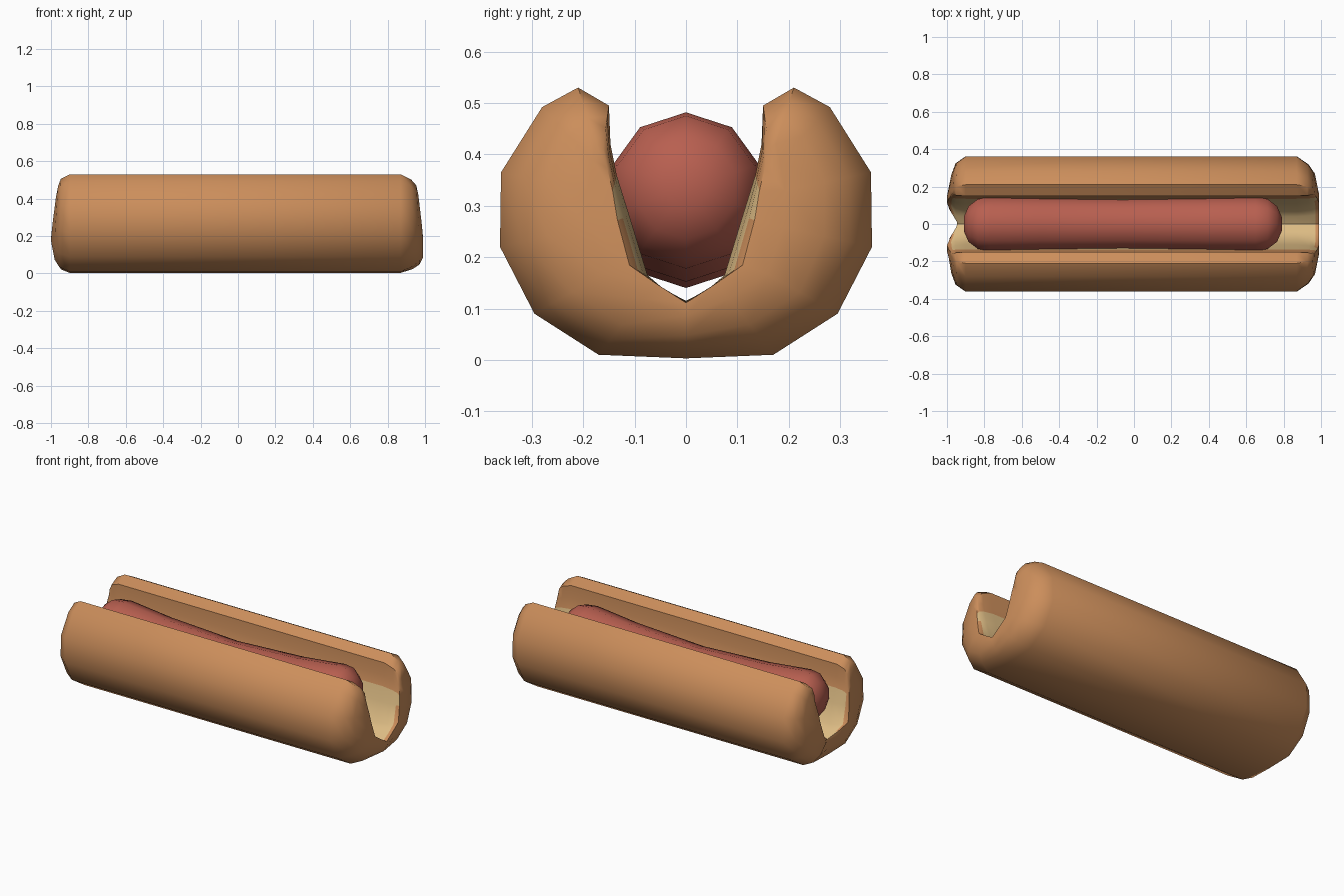
import bpy, bmesh, math
from mathutils import Vector

if "Cube" in bpy.data.objects:
    bpy.data.objects.remove(bpy.data.objects["Cube"])


def material(name, col):
    m = bpy.data.materials.new(name)
    m.diffuse_color = (*col, 1)
    m.use_nodes = True
    m.node_tree.nodes["Principled BSDF"].inputs["Base Color"].default_value = m.diffuse_color
    return m


crust = material("bun crust", (0.60, 0.27, 0.105))
crumb = material("bun crumb", (0.72, 0.50, 0.23))
meat = material("sausage red", (0.48, 0.115, 0.08))


def finish(bm, name, mats, angle):
    bmesh.ops.recalc_face_normals(bm, faces=bm.faces)
    me = bpy.data.meshes.new(name)
    bm.to_mesh(me)
    bm.free()
    for m in mats:
        me.materials.append(m)
    ob = bpy.data.objects.new(name, me)
    bpy.context.collection.objects.link(ob)
    bpy.context.view_layer.objects.active = ob
    ob.select_set(True)
    bpy.ops.object.shade_smooth_by_angle(angle=math.radians(angle))
    ob.select_set(False)


# Bun: half cross-section from the base to the lip (y, z)
outer = [(0, 0.003), (.17, .01), (.295, .09), (.362, .22), (.36, .365), (.28, .492), (.21, .53)]
inner = [(0, .115), (.04, .135), (.075, .165), (.11, .28), (.135, .36), (.147, .42), (.15, .495)]
rim = [(0, .11), (.06, .15), (.12, .19), (.14, .27), (.145, .32), (.155, .36), (.165, .39)]
# (x, amount of rounding toward the rim, notch depth at the middle)
sections = [(-1.0, .85, .06), (-.98, .45, .04), (-.955, .17, .01), (-.9, 0, 0),
            (.87, 0, 0), (.935, .2, 0), (.97, .42, 0), (.99, .78, 0)]


def mix(a, b, t):
    return a[0] + (b[0] - a[0]) * t, a[1] + (b[1] - a[1]) * t


def full(half):
    return [(-y, z) for y, z in half[:0:-1]] + half


bm = bmesh.new()
rings = []
for x, t, notch in sections:
    o = full([mix(a, b, t) for a, b in zip(outer, rim)])
    i = full([mix(a, b, t) for a, b in zip(inner, rim)])
    loop = o + i[::-1]
    ring = []
    for y, z in loop:
        dx = notch * max(0, 1 - abs(y) / .1)
        # the lips end a little before the base
        dx += .03 * t * max(0, z - .2) / .2
        ring.append(bm.verts.new((x - math.copysign(dx, x), y, z)))
    rings.append(ring)
n = len(rings[0])
half = n // 2
for a, b in zip(rings, rings[1:]):
    for k in range(n):
        j = (k + 1) % n
        f = bm.faces.new((a[k], a[j], b[j], b[k]))
        c = f.calc_center_median()
        if half <= k < n - 1 and c.z < .33 and abs(c.x) < .975:
            f.material_index = 1
for ring in (rings[0], rings[-1]):
    for k in range(half - 1):
        bm.faces.new((ring[k], ring[k + 1], ring[n - 2 - k], ring[n - 1 - k]))
finish(bm, "bun", [crust, crumb], 50)

# Sausage: ten-sided tube with rounded ends and a sagging middle
bm = bmesh.new()
profile = [(-.91, .04), (-.885, .10), (-.835, .14), (-.77, .152), (-.5, .150), (-.06, .145),
           (.38, .150), (.65, .152), (.715, .14), (.765, .10), (.79, .04)]
rings = []
for x, r in profile:
    u = (x + .06) / .75
    zc = .285 + .05 * min(1, u * u)
    rings.append([bm.verts.new((x, r * math.sin(a), zc + r * math.cos(a)))
                  for a in [math.tau * k / 10 for k in range(10)]])
for a, b in zip(rings, rings[1:]):
    for k in range(10):
        j = (k + 1) % 10
        bm.faces.new((a[k], a[j], b[j], b[k]))
bm.faces.new(rings[0])
bm.faces.new(rings[-1])
finish(bm, "sausage", [meat], 60)
